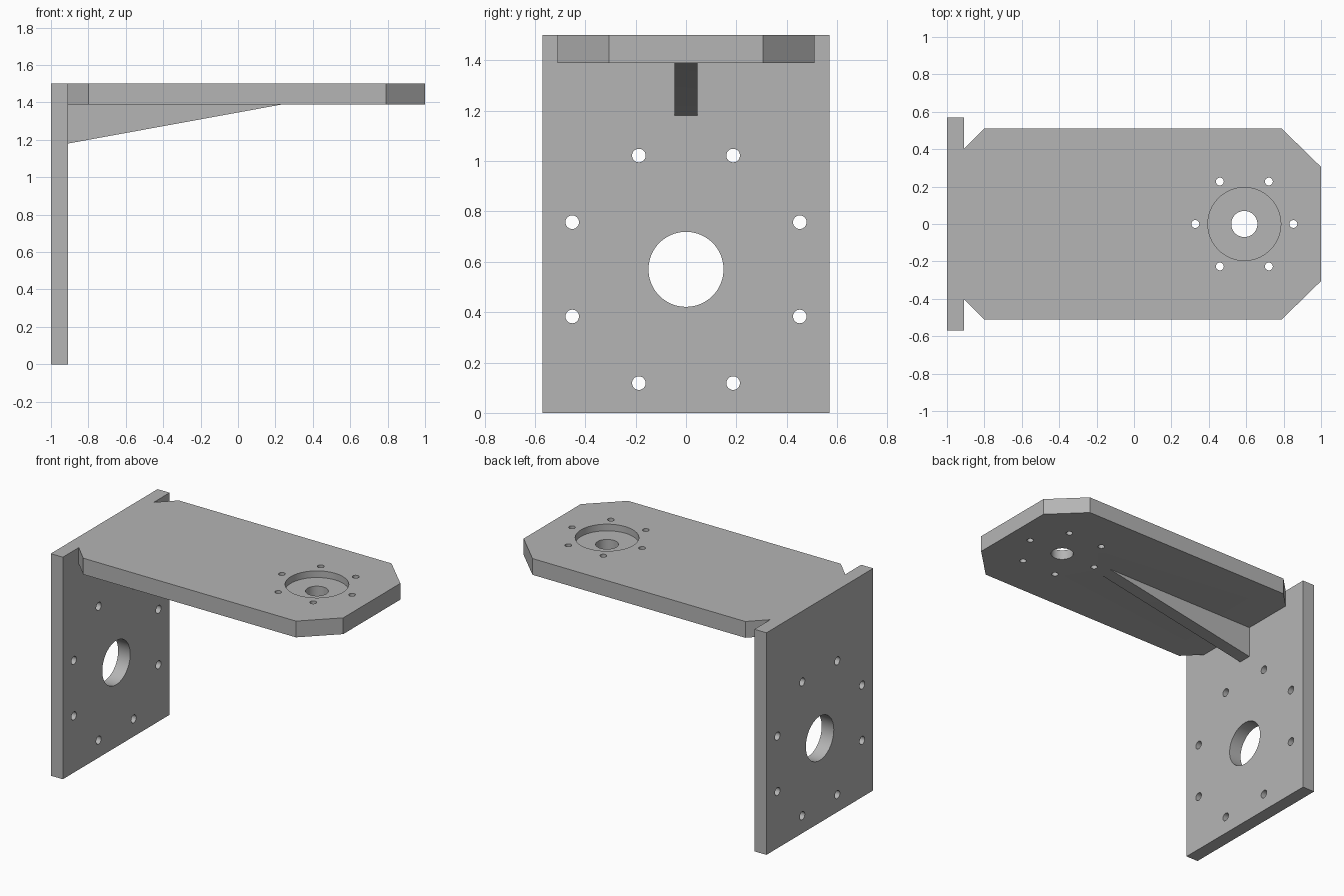
import bpy, bmesh
from math import radians, pi, cos, sin
from mathutils import Matrix, Vector

if "Cube" in bpy.data.objects:
    bpy.data.objects.remove(bpy.data.objects["Cube"], do_unlink=True)

WALL_X, TOP, THICK = -0.91, 1.5, 0.11      # wall inner face, top height, arm thickness
HUB = Vector((0.59, 0, TOP))               # pivot on the arm
BORE = Vector((-0.955, 0, 0.57))           # large hole in the wall

grey = bpy.data.materials.new("plain grey")
grey.use_nodes = True
colour = (0.46, 0.46, 0.46, 1)
grey.diffuse_color = colour
grey.node_tree.nodes["Principled BSDF"].inputs["Base Color"].default_value = colour


def make_object(name, bm):
    bmesh.ops.recalc_face_normals(bm, faces=bm.faces)
    mesh = bpy.data.meshes.new(name)
    bm.to_mesh(mesh)
    bm.free()
    mesh.materials.append(grey)
    obj = bpy.data.objects.new(name, mesh)
    bpy.context.collection.objects.link(obj)
    return obj


def prism(name, outline, extrude):
    """Extrude a closed outline of 3D points along a vector."""
    bm = bmesh.new()
    face = bm.faces.new([bm.verts.new(p) for p in outline])
    new = bmesh.ops.extrude_face_region(bm, geom=[face])["geom"]
    bmesh.ops.translate(bm, vec=extrude,
                        verts=[g for g in new if isinstance(g, bmesh.types.BMVert)])
    return make_object(name, bm)


def add_drill(bm, centre, radius, depth, along_x=False, sides=32):
    turn = Matrix.Rotation(pi / 2, 4, "Y") if along_x else Matrix()
    bmesh.ops.create_cone(bm, cap_ends=True, segments=sides, radius1=radius,
                          radius2=radius, depth=depth,
                          matrix=Matrix.Translation(centre) @ turn)


def combine(target, tool, operation):
    """Apply a boolean and discard the tool."""
    tool.hide_render = True
    mod = target.modifiers.new("boolean", "BOOLEAN")
    mod.operation, mod.solver, mod.object = operation, "EXACT", tool
    bpy.context.view_layer.objects.active = target
    bpy.ops.object.modifier_apply(modifier=mod.name)
    bpy.data.objects.remove(tool, do_unlink=True)


# Upright mounting wall
bracket = prism("bracket",
                [(-1, y, z) for y, z in ((-0.57, 0), (0.57, 0), (0.57, TOP), (-0.57, TOP))],
                (WALL_X + 1, 0, 0))

# Chamfered horizontal arm with a notched neck, bedded in the wall
half = [(-0.96, 0.4), (WALL_X, 0.4), (-0.8, 0.51), (0.79, 0.51), (1, 0.305)]
outline = half + [(x, -y) for x, y in reversed(half)]
arm = prism("arm", [(x, y, TOP - THICK) for x, y in outline], (0, 0, THICK))
combine(bracket, arm, "UNION")

# Tapered rib under the arm
low = TOP - THICK
rib = prism("rib",
            [(x, -0.045, z) for x, z in ((-0.95, 1.173), (-0.95, low + 0.03),
                                         (0.24, low + 0.03), (0.24, low), (WALL_X, 1.18))],
            (0, 0.09, 0))
combine(bracket, rib, "UNION")

# Merge flat faces left by the unions
bm = bmesh.new()
bm.from_mesh(bracket.data)
bmesh.ops.remove_doubles(bm, verts=bm.verts, dist=0.0001)
bmesh.ops.dissolve_limit(bm, angle_limit=radians(0.5), verts=bm.verts, edges=bm.edges)
bm.to_mesh(bracket.data)
bm.free()

# Through holes: wall bore with eight bolts, hub bore with six bolts
bm = bmesh.new()
add_drill(bm, BORE, 0.149, 0.3, True, 64)
for i in range(8):
    a = radians(22.5 + 45 * i)
    add_drill(bm, BORE + 0.489 * Vector((0, cos(a), sin(a))), 0.027, 0.3, True)
add_drill(bm, HUB, 0.07, 0.5, sides=48)
for i in range(6):
    a = radians(60 * i)
    add_drill(bm, HUB + 0.262 * Vector((cos(a), sin(a), 0)), 0.021, 0.5)
combine(bracket, make_object("hole_cutter", bm), "DIFFERENCE")

# Shallow round recess around the hub
bm = bmesh.new()
add_drill(bm, HUB, 0.195, 0.09, sides=64)
combine(bracket, make_object("recess_cutter", bm), "DIFFERENCE")

bpy.ops.object.select_all(action="DESELECT")
bracket.select_set(True)
bpy.context.view_layer.objects.active = bracket
bpy.ops.object.shade_smooth_by_angle(angle=radians(30))
